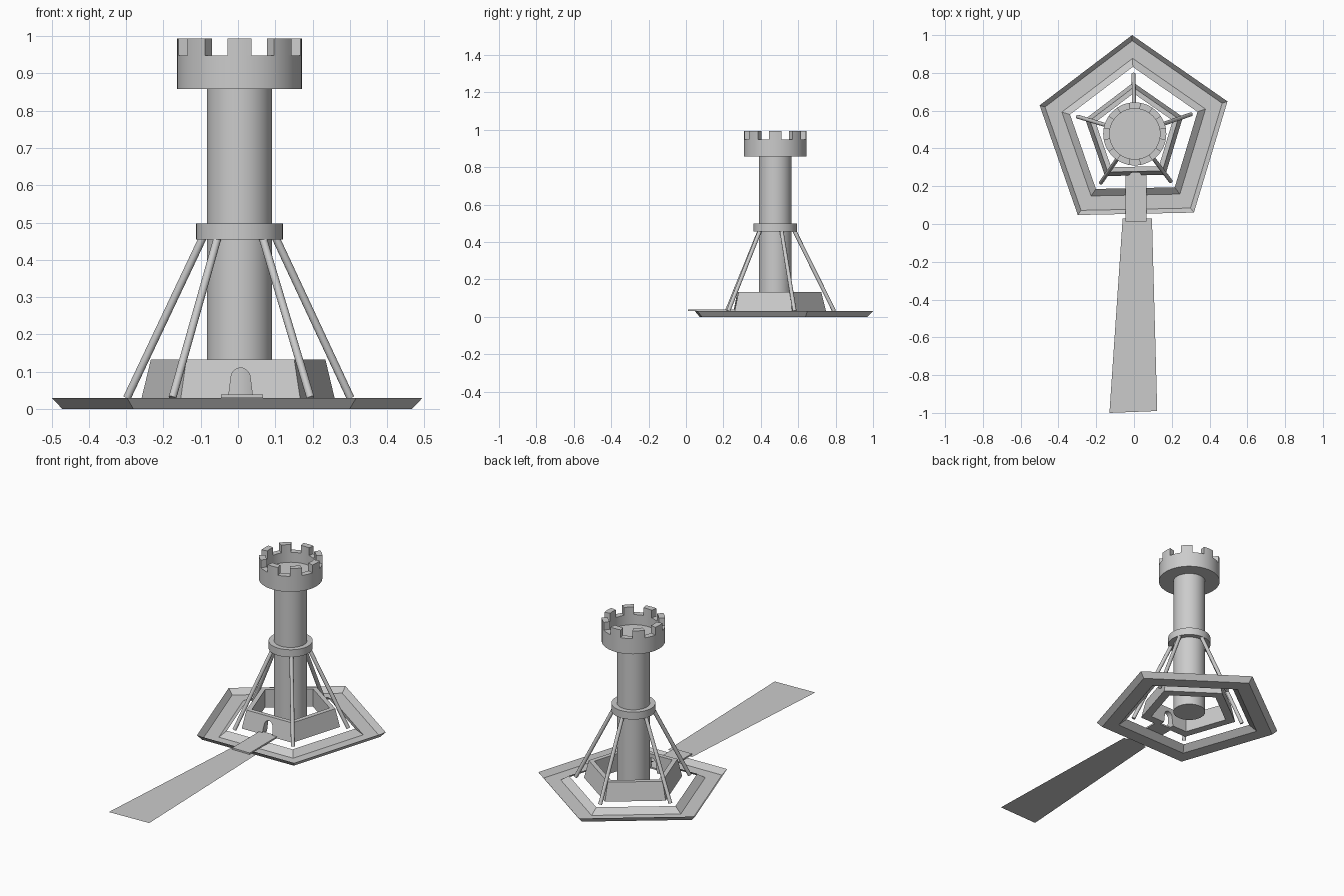
import bpy, bmesh, math
from mathutils import Vector

if "Cube" in bpy.data.objects:
    bpy.data.objects.remove(bpy.data.objects["Cube"], do_unlink=True)

CX, CY = 0.004, 0.477          # tower axis
GROUND = 0.03                  # level of the banks, road and wall foot
PENT = math.radians(91.2)      # direction of the rear pentagon corner

stone = bpy.data.materials.new("stone grey")
stone.use_nodes = True
COLOUR = (0.6, 0.6, 0.6, 1)
stone.diffuse_color = COLOUR
stone.node_tree.nodes["Principled BSDF"].inputs["Base Color"].default_value = COLOUR


def finish(name, bm, smooth=False, recalc=True):
    bmesh.ops.remove_doubles(bm, verts=bm.verts, dist=1e-5)
    if recalc:
        bmesh.ops.recalc_face_normals(bm, faces=bm.faces)
    mesh = bpy.data.meshes.new(name)
    bm.to_mesh(mesh)
    bm.free()
    mesh.materials.append(stone)
    obj = bpy.data.objects.new(name, mesh)
    bpy.context.collection.objects.link(obj)
    if smooth:
        bpy.ops.object.select_all(action='DESELECT')
        obj.select_set(True)
        bpy.context.view_layer.objects.active = obj
        bpy.ops.object.shade_smooth_by_angle(angle=math.radians(30))
    return obj


def lathe(name, profile, sides, start=0.0, sweep=math.tau, smooth=False,
          cx=CX, recalc=True):
    """Revolve (radius, height) points round the tower axis; cap partial sweeps."""
    bm = bmesh.new()
    rings = []
    for i in range(sides + 1):
        a = start + sweep * i / sides
        rings.append([bm.verts.new((cx + r * math.cos(a), CY + r * math.sin(a), z))
                      for r, z in profile])
    for a, b in zip(rings, rings[1:]):
        for j in range(len(profile) - 1):
            bm.faces.new((a[j], b[j], b[j + 1], a[j + 1]))
    if sweep < math.tau - 0.01:
        for ring in (rings[0], rings[-1]):
            bm.faces.new(ring[:-1])
    bmesh.ops.remove_doubles(bm, verts=bm.verts, dist=1e-5)
    bmesh.ops.dissolve_degenerate(bm, edges=bm.edges, dist=1e-6)
    return finish(name, bm, smooth, recalc)


def prism(name, outline, offset):
    """Extrude a flat outline by an offset vector."""
    bm = bmesh.new()
    face = bm.faces.new([bm.verts.new(p) for p in outline])
    if offset:
        new = bmesh.ops.extrude_face_region(bm, geom=[face])["geom"]
        bmesh.ops.translate(bm, vec=offset,
                            verts=[v for v in new if isinstance(v, bmesh.types.BMVert)])
    return finish(name, bm)


def rod(name, a, b, radius):
    """Straight round bar between two points."""
    a, b = Vector(a), Vector(b)
    bm = bmesh.new()
    bmesh.ops.create_cone(bm, cap_ends=True, segments=16, radius1=radius,
                          radius2=radius, depth=(b - a).length)
    turn = (b - a).to_track_quat('Z', 'Y').to_matrix().to_4x4()
    bmesh.ops.transform(bm, matrix=turn, verts=bm.verts)
    bmesh.ops.translate(bm, vec=(a + b) / 2, verts=bm.verts)
    return finish(name, bm, True)


# Dry moat: thin five-sided trough with sloping banks
lathe("moat", [(0.355, GROUND), (0.40, 0), (0.493, 0), (0.523, GROUND)],
      5, PENT, cx=0.001, recalc=False).data.flip_normals()

# Five-sided curtain wall, leaning inward
wall = lathe("curtain_wall", [(0.272, GROUND), (0.246, 0.133), (0.215, 0.133),
                              (0.215, GROUND), (0.272, GROUND)], 5, PENT, cx=0.002)

# Arched gateway cut through the front wall
arch = [(-0.035, 0.01), (0.035, 0.01)]
arch += [(0.026 * math.cos(t), 0.082 + 0.028 * math.sin(t))
         for t in (math.pi * i / 14 for i in range(15))]
cutter = prism("gate_cutter", [(0.007 + x, 0.2, z) for x, z in arch], (0, 0.14, 0))
cutter.hide_render = True
cut = wall.modifiers.new("gateway", 'BOOLEAN')
cut.operation, cut.solver, cut.object = 'DIFFERENCE', 'EXACT', cutter
bpy.ops.object.select_all(action='DESELECT')
bpy.context.view_layer.objects.active = wall
wall.select_set(True)
bpy.ops.object.modifier_apply(modifier=cut.name)
bpy.data.objects.remove(cutter, do_unlink=True)

# Tower shaft and the collar that holds the struts
lathe("tower_shaft", [(0, GROUND), (0.0875, GROUND), (0.0875, 0.86), (0, 0.86)],
      64, smooth=True)
lathe("collar", [(0.08, 0.455), (0.116, 0.455), (0.116, 0.498), (0.08, 0.498),
                 (0.08, 0.455)], 64, smooth=True)

# Tower head with a sunken floor, and eight merlons
lathe("tower_head", [(0, 0.858), (0.167, 0.858), (0.167, 0.948), (0.1335, 0.948),
                     (0.1335, 0.89), (0, 0.89)], 64, smooth=True)
step = math.tau / 8
for i in range(8):
    lathe(f"merlon_{i + 1}", [(0.1335, 0.948), (0.167, 0.948), (0.167, 0.993),
                              (0.1335, 0.993), (0.1335, 0.948)],
          4, i * step - step / 4, step / 2, smooth=True)

# Five slanting struts towards the pentagon corners
for i in range(5):
    a = PENT + i * math.tau / 5
    c, s = math.cos(a), math.sin(a)
    rod(f"strut_{i + 1}", (CX + 0.315 * c, CY + 0.315 * s, GROUND),
        (CX + 0.1 * c, CY + 0.1 * s, 0.465), 0.0105)

# Plank bridge over the moat
prism("bridge", [(-0.046, 0.012, GROUND), (0.067, 0.012, GROUND),
                 (0.067, 0.272, GROUND), (-0.046, 0.272, GROUND)], (0, 0, 0.009))

# Flat road widening away from the bridge
prism("road", [(-0.13, -1.0, GROUND), (0.123, -0.99, GROUND),
               (0.095, 0.03, GROUND), (-0.06, 0.03, GROUND)], None)
